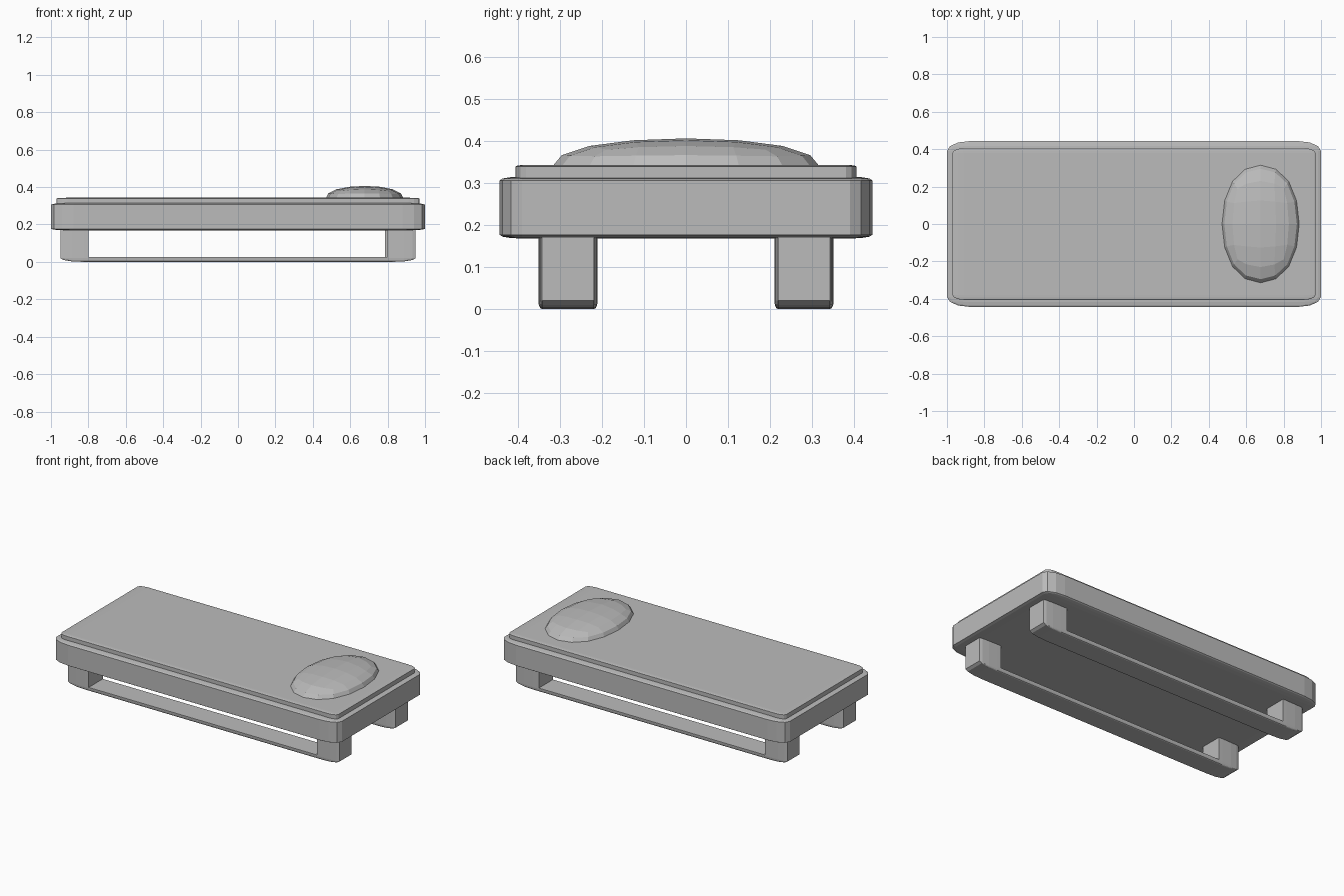
import bpy, bmesh
from mathutils import Vector

if "Cube" in bpy.data.objects:
    bpy.data.objects.remove(bpy.data.objects["Cube"])

grey = bpy.data.materials.new("plain grey")
grey.diffuse_color = (0.5, 0.5, 0.5, 1)
grey.use_nodes = True
grey.node_tree.nodes["Principled BSDF"].inputs["Base Color"].default_value = grey.diffuse_color


def block(name, lo, hi, bevel=0.0, segments=3):
    """Cube with bevelled edges, stretched to fill the box lo..hi."""
    lo, hi = Vector(lo), Vector(hi)
    mid, half = (lo + hi) / 2, (hi - lo) / 2
    bm = bmesh.new()
    bmesh.ops.create_cube(bm, size=2)
    if bevel:
        bmesh.ops.bevel(bm, geom=bm.edges[:], offset=bevel, segments=segments,
                        profile=0.5, affect='EDGES')
    for v in bm.verts:
        v.co = Vector(v.co[i] * half[i] + mid[i] for i in range(3))
    me = bpy.data.meshes.new(name)
    bm.to_mesh(me)
    bm.free()
    me.materials.append(grey)
    ob = bpy.data.objects.new(name, me)
    bpy.context.collection.objects.link(ob)
    return ob


def apply(ob, mod):
    bpy.context.view_layer.objects.active = ob
    bpy.ops.object.modifier_apply(modifier=mod.name)


# bed frame and mattress
block("bed_frame", (-1, -0.443, 0.168), (1, 0.443, 0.315), 0.12)
block("mattress", (-0.97, -0.405, 0.20), (0.97, 0.405, 0.343), 0.06)

# two runners, each hollowed into a pair of legs joined by a thin floor bar
for name, y0, y1, inner in (("front_runner", -0.351, -0.21, 0.80),
                            ("back_runner", 0.21, 0.351, 0.785)):
    runner = block(name, (-0.95, y0, 0), (0.95, y1, 0.31), 0.13)
    cutter = block("cutter", (-0.80, y0 - 0.1, 0.025), (inner, y1 + 0.1, 0.22))
    mod = runner.modifiers.new("opening", 'BOOLEAN')
    mod.operation, mod.solver, mod.object = 'DIFFERENCE', 'EXACT', cutter
    apply(runner, mod)
    bpy.data.objects.remove(cutter)

# pillow: subdivided cube squashed to an oval dome
pillow = block("pillow", (-1, -1, -1), (1, 1, 1))
mod = pillow.modifiers.new("round", 'SUBSURF')
mod.levels = 2
apply(pillow, mod)
reach = max(v.co.x for v in pillow.data.vertices)
for v in pillow.data.vertices:
    c = v.co / reach
    v.co = (0.677 + c.x * 0.208, c.y * 0.317, 0.340 + c.z * 0.066)
